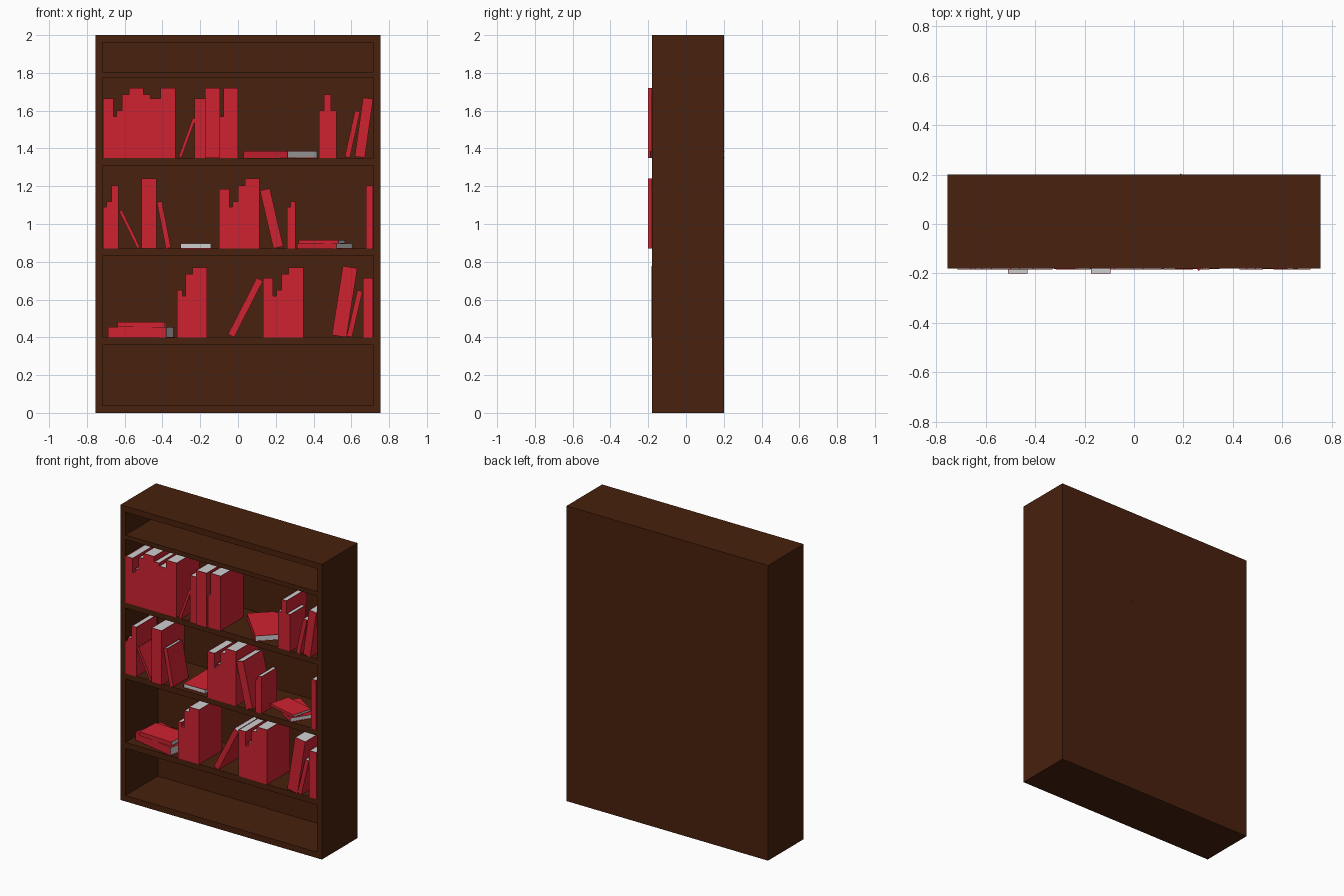
import bpy, bmesh
from math import radians
from mathutils import Matrix, Vector

cube = bpy.data.objects.get("Cube")
if cube:
    bpy.data.objects.remove(cube)


def material(name, rgb):
    mat = bpy.data.materials.new(name)
    mat.use_nodes = True
    mat.diffuse_color = (*rgb, 1)
    mat.node_tree.nodes["Principled BSDF"].inputs["Base Color"].default_value = (*rgb, 1)
    return mat


wood = material("dark brown wood", (0.065, 0.015, 0.004))
cover = material("red cover", (0.62, 0.016, 0.03))
paper = material("pale grey paper", (0.62, 0.62, 0.62))


def add_box(bm, low, high, index=0):
    low, high = Vector(low), Vector(high)
    size = high - low
    place = Matrix.Translation((low + high) / 2) @ Matrix.Diagonal((*size, 1))
    made = bmesh.ops.create_cube(bm, size=1, matrix=place)
    for face in {f for v in made["verts"] for f in v.link_faces}:
        face.material_index = index


def finish(bm, name, mats):
    mesh = bpy.data.meshes.new(name)
    bm.to_mesh(mesh)
    bm.free()
    for mat in mats:
        mesh.materials.append(mat)
    obj = bpy.data.objects.new(name, mesh)
    bpy.context.collection.objects.link(obj)
    return obj


def panel(name, low, high):
    bm = bmesh.new()
    add_box(bm, low, high)
    finish(bm, name, [wood])


# Bookcase carcass
W, IN, FRONT, BACK, INNER = 0.755, 0.717, -0.18, 0.2, 0.165
panel("left_side", (IN, FRONT, 0), (W, BACK, 2))
panel("right_side", (-W, FRONT, 0), (-IN, BACK, 2))
panel("back_panel", (-IN, INNER, 0), (IN, BACK, 2))
boards = {"base": (0, 0.04), "low_shelf": (0.36, 0.4), "middle_shelf": (0.83, 0.87),
          "high_shelf": (1.31, 1.35), "top_shelf": (1.775, 1.805), "top": (1.96, 2)}
for name, (z0, z1) in boards.items():
    panel(name, (-IN, FRONT, z0), (IN, INNER, z1))

# Book formats: thickness and height
FORMATS = {"big": (0.078, 0.37), "wide": (0.054, 0.315), "tall": (0.037, 0.335),
           "mid": (0.028, 0.25), "slim": (0.017, 0.22)}


def book(kind, x, z, y=-0.185, lean=0, yaw=0):
    """Book with spine to the front; x, y and z are its lowest coordinates."""
    t, h = FORMATS[kind]
    d, b, inset = h * 0.66, 0.002, 0.003
    bm = bmesh.new()
    add_box(bm, (0, 0, 0), (b, d, h))
    add_box(bm, (t - b, 0, 0), (t, d, h))
    add_box(bm, (b, 0, 0), (t - b, b, h))
    add_box(bm, (b, b, inset), (t - b, d - inset, h - inset), 1)
    turn = Matrix.Rotation(radians(yaw), 4, "Z") @ Matrix.Rotation(radians(lean), 4, "Y")
    bm.transform(turn)
    corner = Vector([min(v.co[i] for v in bm.verts) for i in range(3)])
    bm.transform(Matrix.Translation(Vector((x, y, z)) - corner))
    finish(bm, kind + "_book", [cover, paper])


def run(x, z, kinds, y=-0.185):
    """Upright books side by side."""
    for kind in kinds.split():
        book(kind, x, z, y)
        x += FORMATS[kind][0]


def lying(kind, x, z, yaw, y=-0.185):
    book(kind, x, z, y, 90, yaw)


LOW, MIDDLE, HIGH = 0.4, 0.87, 1.35

# Books on the high shelf
run(-0.714, HIGH, "wide slim mid tall big tall wide big")
book("slim", -0.315, HIGH, lean=20)
run(-0.23, HIGH, "wide")
run(-0.174, HIGH, "big", -0.2)
run(-0.095, HIGH, "slim big")
lying("tall", 0.03, HIGH, -46, -0.19)
run(0.428, HIGH, "mid tall mid")
book("mid", 0.565, HIGH, lean=12.5)
book("wide", 0.618, HIGH, lean=8)

# Books on the middle shelf
run(-0.714, MIDDLE, "slim mid tall")
book("slim", -0.63, MIDDLE, lean=-26)
run(-0.51, MIDDLE, "big", -0.2)
book("mid", -0.43, MIDDLE, lean=-11)
lying("mid", -0.305, MIDDLE, -90, -0.15)
run(-0.1, MIDDLE, "wide slim mid tall big")
book("wide", 0.116, MIDDLE, lean=-13)
run(0.26, MIDDLE, "slim mid")
lying("mid", 0.312, MIDDLE, -33)
lying("slim", 0.32, MIDDLE + 0.028, -15, -0.17)
run(0.678, MIDDLE, "tall")

# Books on the low shelf
lying("wide", -0.688, LOW, -12, -0.18)
lying("mid", -0.637, LOW + 0.054, -3, -0.16)
run(-0.323, LOW, "mid slim tall big", -0.183)
book("tall", -0.053, LOW, -0.183, lean=27)
run(0.132, LOW, "wide slim mid tall big", -0.183)
book("big", 0.497, LOW, -0.183, lean=9)
book("mid", 0.576, LOW, -0.183, lean=13)
run(0.661, LOW, "wide", -0.183)
